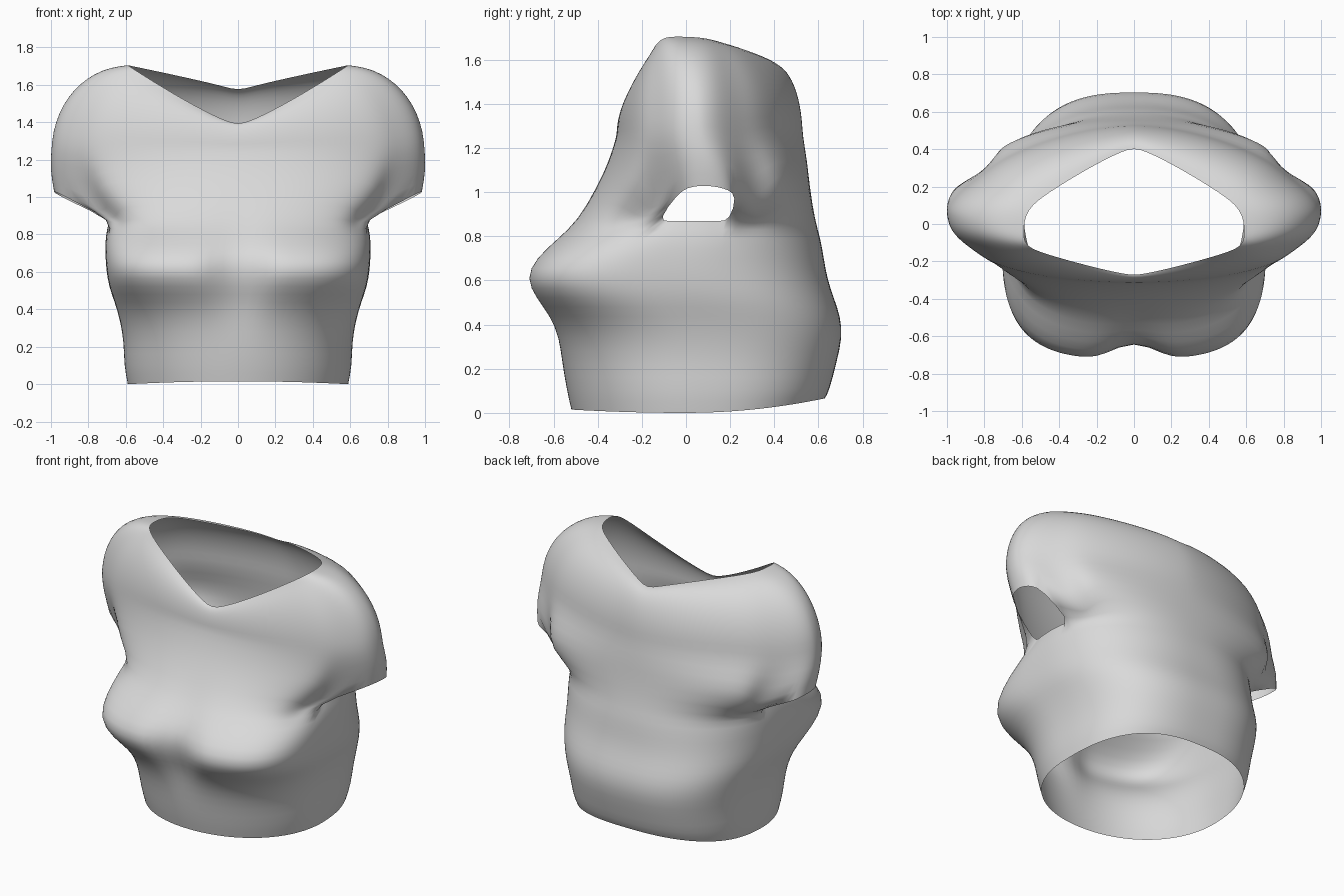
import bpy
import bmesh
from math import sin, cos, asin, degrees, exp, pi, copysign

cube = bpy.data.objects.get("Cube")
if cube:
    bpy.data.objects.remove(cube, do_unlink=True)

COLUMNS = 72
ARMHOLE = 18      # half angle of the sleeve opening, degrees


def power(value, p):
    return copysign(abs(value) ** p, value)


def ring(z, width, front, back, front_p, back_p, cleft=0.0, pinch=0.0, swing=0.0):
    """Rounded cross-section; cleft dents the chest, pinch folds the underarm,
    swing moves the sides backwards."""
    mid, depth = (front + back) / 2, (back - front) / 2
    points = []
    for i in range(COLUMNS):
        a = 2 * pi * i / COLUMNS
        p = front_p if sin(a) < 0 else back_p
        x = width * power(cos(a), p)
        y = mid + depth * power(sin(a), p) + swing * cos(a) ** 2
        if sin(a) < 0:
            y += cleft * exp(-(x / 0.12) ** 2)
        side = degrees(asin(min(1, abs(sin(a)))))
        fold = pinch * exp(-((side - 28) / 11) ** 2)
        points.append((x - copysign(fold * 1.2, x), y, z - fold))
    return points


def neck_edge():
    """Boat neckline, lowest at the front and peaked at the shoulders."""
    points = []
    for i in range(COLUMNS):
        a = 2 * pi * i / COLUMNS
        s = sin(a)
        across = abs(cos(a)) ** 0.85
        x = copysign(0.59 * across, cos(a))
        if s < 0:
            y = -0.275 + 0.15 * across ** 1.2 + 0.075 * (1 + s) ** 4
            z = 1.385 + 0.32 * across ** 1.2
        else:
            y = 0.41 - 0.33 * across ** 1.2 - 0.13 * (1 - s) ** 4
            z = 1.57 + 0.135 * across ** 0.9
        points.append((x, y, z))
    return points


def dome(low, high, t):
    """Rounded step from the upper-arm ring to the neckline."""
    inward, up = 1 - cos(t * pi / 2), sin(t * pi / 2)
    return [(p[0] + (q[0] - p[0]) * inward,
             p[1] + (q[1] - p[1]) * inward,
             p[2] + (q[2] - p[2]) * up) for p, q in zip(low, high)]


# Hem, dipping at the sides and rising at the back
hem = [(x, y, z + 0.02 * (y / 0.6) ** 2 + 0.04 * max(0, y / 0.6) ** 2)
       for x, y, z in ring(0.0, 0.59, -0.52, 0.63, 0.96, 0.8)]

# Waist, chest and underarm
rows = [
    hem,
    ring(0.10, 0.61, -0.54, 0.65, 0.94, 0.78),
    ring(0.22, 0.61, -0.56, 0.68, 0.9, 0.77),
    ring(0.34, 0.63, -0.585, 0.71, 0.85, 0.77, 0.01),
    ring(0.44, 0.66, -0.63, 0.70, 0.75, 0.77, 0.04),
    ring(0.52, 0.69, -0.69, 0.67, 0.64, 0.78, 0.08),
    ring(0.61, 0.705, -0.735, 0.64, 0.58, 0.8, 0.12),
    ring(0.70, 0.71, -0.69, 0.625, 0.62, 0.84, 0.07),
    ring(0.79, 0.71, -0.59, 0.61, 0.72, 0.88, 0.03),
    ring(0.87, 0.69, -0.50, 0.585, 0.85, 0.92, 0.01),
]
underarm_row = len(rows) - 1

# Sleeve hem, lower towards the back of the arm
sleeve_hem = [(x, y, z - 0.3 * max(0, y - 0.1) * max(0, abs(x) - 0.6))
              for x, y, z in ring(1.03, 0.985, -0.40, 0.56, 0.95, 0.95,
                                  pinch=0.13, swing=0.02)]

# Sleeves and shoulders
rows += [
    sleeve_hem,
    ring(1.14, 1.005, -0.35, 0.55, 0.94, 1.05, pinch=0.06, swing=-0.01),
    ring(1.25, 1.0, -0.315, 0.53, 0.94, 1.15, pinch=0.02, swing=-0.05),
]
upper_arm, neck = rows[-1], neck_edge()
rows += [dome(upper_arm, neck, k / 7) for k in range(1, 8)]

# Single open sheet, with faces left out at the two armholes
bm = bmesh.new()
grid = [[bm.verts.new(co) for co in row] for row in rows]


def in_armhole(i):
    return degrees(asin(min(1, abs(sin(2 * pi * i / COLUMNS))))) < ARMHOLE


for r in range(len(grid) - 1):
    for i in range(COLUMNS):
        j = (i + 1) % COLUMNS
        if r == underarm_row and in_armhole(i) and in_armhole(j):
            continue
        bm.faces.new((grid[r][i], grid[r][j], grid[r + 1][j], grid[r + 1][i]))

mesh = bpy.data.meshes.new("shirt")
bm.to_mesh(mesh)
bm.free()
shirt = bpy.data.objects.new("shirt", mesh)
bpy.context.collection.objects.link(shirt)

# Plain grey cloth
color = (0.7, 0.7, 0.7, 1)
cloth = bpy.data.materials.new("grey_cloth")
cloth.use_nodes = True
cloth.diffuse_color = color
shader = cloth.node_tree.nodes["Principled BSDF"]
shader.inputs["Base Color"].default_value = color
shader.inputs["Roughness"].default_value = 0.8
mesh.materials.append(cloth)

for face in mesh.polygons:
    face.use_smooth = True
smooth = shirt.modifiers.new("smooth", "SUBSURF")
smooth.levels = smooth.render_levels = 1
